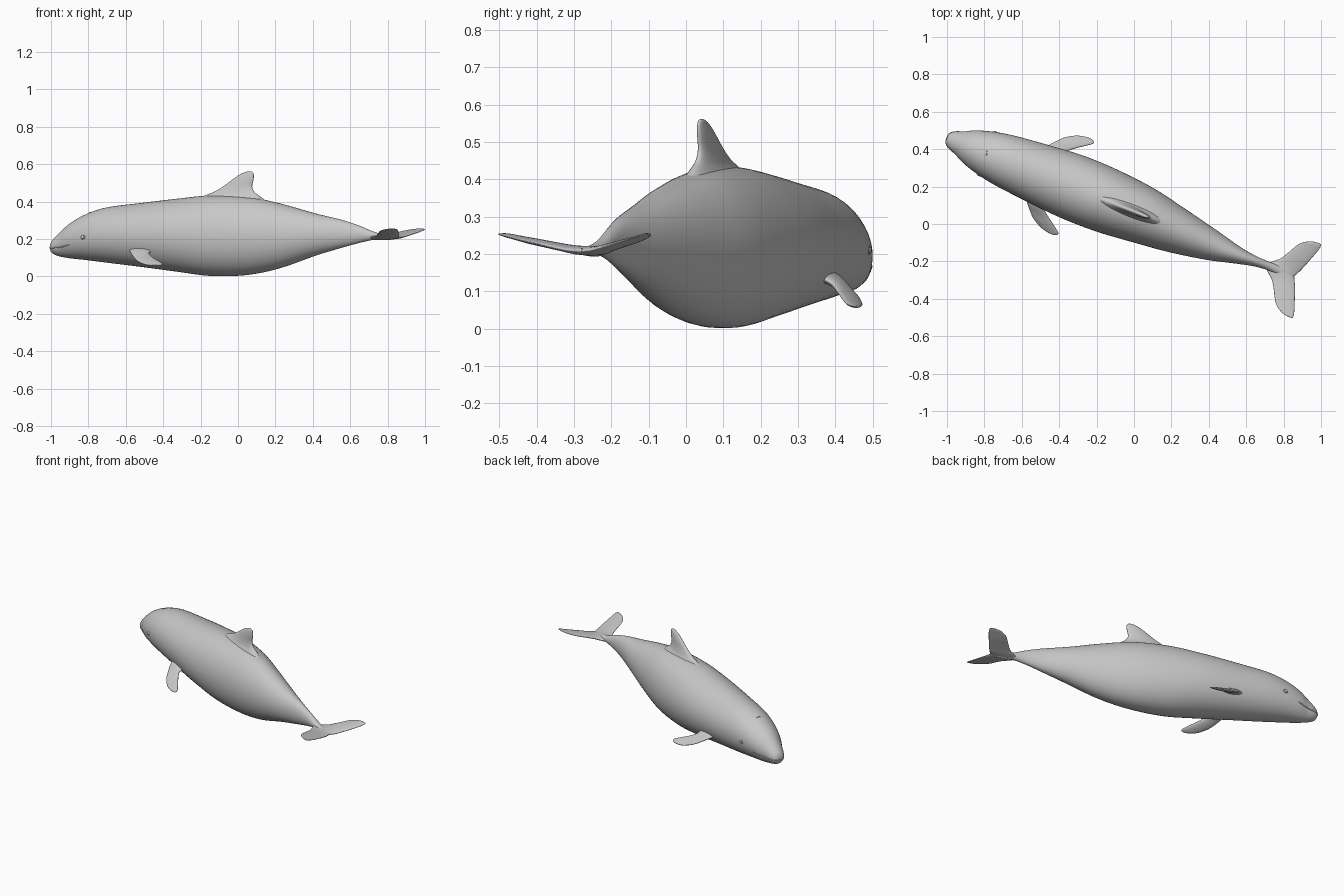
import bpy, bmesh, math
from mathutils import Vector, Matrix
from mathutils.bvhtree import BVHTree

cube = bpy.data.objects.get("Cube")
if cube:
    bpy.data.objects.remove(cube, do_unlink=True)

# Whale is modelled along local x (nose at -x), then turned on the spot
PLACE = Matrix.Translation((0, 0.07, 0)) @ Matrix.Rotation(-math.atan(0.39), 4, 'Z')

skin = bpy.data.materials.new("grey_skin")
skin.use_nodes = True
GREY = (0.58, 0.58, 0.58, 1)
skin.diffuse_color = GREY
bsdf = next(n for n in skin.node_tree.nodes if n.type == 'BSDF_PRINCIPLED')
bsdf.inputs["Base Color"].default_value = GREY
bsdf.inputs["Roughness"].default_value = 0.6


def finish(name, bm):
    """Turn a bmesh into a smooth, coloured, placed object."""
    bmesh.ops.recalc_face_normals(bm, faces=bm.faces)
    for f in bm.faces:
        f.smooth = True
    me = bpy.data.meshes.new(name)
    bm.to_mesh(me)
    bm.free()
    me.materials.append(skin)
    ob = bpy.data.objects.new(name, me)
    bpy.context.collection.objects.link(ob)
    ob.matrix_world = PLACE
    return ob


def resample(rows, steps):
    """Catmull-Rom interpolation through rows of numbers."""
    out = []
    for i in range(len(rows) - 1):
        quad = [rows[max(i - 1, 0)], rows[i], rows[i + 1], rows[min(i + 2, len(rows) - 1)]]
        for k in range(steps):
            t = k / steps
            out.append([0.5 * (2 * b + (c - a) * t + (2 * a - 5 * b + 4 * c - d) * t * t
                               + (3 * b - a - 3 * c + d) * t ** 3) for a, b, c, d in zip(*quad)])
    out.append(list(rows[-1]))
    return out


def loft(sections, sides=40):
    """Skin a row of ellipses, each given as centre, half axis A, half axis B."""
    bm = bmesh.new()
    rings = []
    for c, a, b in sections:
        angles = [2 * math.pi * k / sides for k in range(sides)]
        rings.append([bm.verts.new(c + a * math.cos(t) + b * math.sin(t)) for t in angles])
    for r, s in zip(rings, rings[1:]):
        for k in range(sides):
            n = (k + 1) % sides
            bm.faces.new((r[k], r[n], s[n], s[k]))
    for ring, sec in ((rings[0], sections[0]), (rings[-1], sections[-1])):
        tip = bm.verts.new(sec[0])
        for k in range(sides):
            bm.faces.new((ring[k], ring[(k + 1) % sides], tip))
    return bm


def tube(name, points, radius):
    """Thin round ridge along a path."""
    secs = []
    for i, p in enumerate(points):
        d = (points[min(i + 1, len(points) - 1)] - points[max(i - 1, 0)]).normalized()
        side = d.cross(Vector((0.1, 0.2, 1))).normalized()
        r = radius * (0.3 if i in (0, len(points) - 1) else 1)
        secs.append((p, side * r, side.cross(d) * r))
    return finish(name, loft(secs, 8))


# Body: station, underside z, top z, half width, sideways shift
BODY = [
    (-1.074, 0.141, 0.167, 0.018, 0), (-1.064, 0.124, 0.190, 0.034, 0),
    (-1.040, 0.112, 0.215, 0.050, 0), (-1.000, 0.102, 0.252, 0.066, 0),
    (-0.950, 0.095, 0.290, 0.091, 0), (-0.870, 0.087, 0.332, 0.117, 0),
    (-0.750, 0.073, 0.369, 0.141, 0), (-0.550, 0.050, 0.393, 0.162, 0),
    (-0.350, 0.025, 0.415, 0.177, 0), (-0.150, 0.002, 0.433, 0.174, -0.002),
    (0.060, 0.008, 0.425, 0.154, -0.004), (0.250, 0.045, 0.389, 0.124, -0.014),
    (0.450, 0.110, 0.337, 0.084, -0.020), (0.600, 0.152, 0.303, 0.047, -0.020),
    (0.700, 0.178, 0.272, 0.028, -0.016), (0.780, 0.195, 0.240, 0.022, -0.013),
    (0.850, 0.203, 0.222, 0.020, -0.014), (0.920, 0.206, 0.214, 0.008, -0.015),
]
body_bm = loft([(Vector((u, c, (lo + hi) / 2)), Vector((0, w, 0)), Vector((0, 0, (hi - lo) / 2)))
                for u, lo, hi, w, c in resample(BODY, 5)], 56)
surface = BVHTree.FromBMesh(body_bm)
finish("body", body_bm)


def hit(origin, direction):
    return surface.ray_cast(Vector(origin), Vector(direction).normalized())[0]


# Dorsal fin: height, leading edge, trailing edge, half thickness
DORSAL = [(0.385, -0.27, 0.19, 0.060), (0.430, -0.195, 0.125, 0.032),
          (0.450, -0.140, 0.097, 0.024), (0.480, -0.085, 0.083, 0.018),
          (0.520, -0.027, 0.091, 0.014), (0.545, 0.012, 0.092, 0.010),
          (0.557, 0.042, 0.085, 0.007), (0.561, 0.060, 0.076, 0.003)]
finish("dorsal_fin", loft([(Vector(((a + b) / 2, -0.004, z)), Vector(((b - a) / 2, 0, 0)), Vector((0, t, 0)))
                           for z, a, b, t in resample(DORSAL, 4)]))

# Paired fins: distance out, leading edge, trailing edge, height, half thickness
FLIPPER = [(0.120, -0.580, -0.430, 0.145, 0.020), (0.165, -0.550, -0.447, 0.124, 0.014),
           (0.200, -0.520, -0.410, 0.101, 0.011), (0.230, -0.490, -0.368, 0.083, 0.010),
           (0.255, -0.450, -0.335, 0.068, 0.008), (0.268, -0.418, -0.335, 0.061, 0.006),
           (0.275, -0.385, -0.350, 0.058, 0.003)]
FLUKE = [(-0.010, 0.740, 0.920, 0.207, 0.014), (0.030, 0.785, 0.940, 0.210, 0.012),
         (0.060, 0.820, 0.953, 0.216, 0.010), (0.100, 0.846, 0.968, 0.225, 0.009),
         (0.140, 0.867, 0.982, 0.234, 0.008), (0.175, 0.890, 0.994, 0.243, 0.006),
         (0.200, 0.925, 0.999, 0.250, 0.005), (0.212, 0.960, 0.995, 0.253, 0.002)]


def paired_fin(name, rows, shift, lean):
    for side, sign in (("left", 1), ("right", -1)):
        up = Vector((0, lean * sign, 1)).normalized()
        finish(f"{side}_{name}", loft(
            [(Vector(((a + b) / 2, shift + sign * d, z)), Vector(((b - a) / 2, 0, 0)), up * t)
             for d, a, b, z, t in resample(rows, 4)], 32))


paired_fin("flipper", FLIPPER, 0, 0.6)
paired_fin("tail_fluke", FLUKE, -0.015, -0.22)

# Mouth line wrapped round the snout, rising at the corners
mouth = []
for k in range(-16, 17):
    a = math.radians(62) * k / 16
    z = 0.150 + 0.020 * (abs(k) / 16) ** 1.5
    mouth.append(hit((-0.88, 0, z), (-math.cos(a), math.sin(a), 0)))
tube("mouth_line", mouth, 0.0028)

# Eyes: small flattened domes with a rim
for side, sign in (("left", 1), ("right", -1)):
    p = hit((-0.843, 0, 0.21), (0, sign, 0))
    bm = bmesh.new()
    bmesh.ops.create_uvsphere(bm, u_segments=20, v_segments=12, radius=1)
    bmesh.ops.transform(bm, verts=bm.verts,
                        matrix=Matrix.Translation(p) @ Matrix.Diagonal((0.010, 0.005, 0.008, 1)))
    finish(side + "_eye", bm)
    rim = []
    for k in range(21):
        a = 2 * math.pi * k / 20
        rim.append(hit((-0.843 + 0.013 * math.cos(a), 0, 0.21 + 0.010 * math.sin(a)), (0, sign, 0)))
    tube(side + "_eyelid", rim, 0.002)

# Blowhole: small crescent on top of the head
arc = [math.radians(-70 + 14 * k) for k in range(11)]
tube("blowhole", [hit((-0.855 + 0.012 * math.cos(a), 0.014 * math.sin(a), 0.2), (0, 0, 1)) for a in arc], 0.0025)
